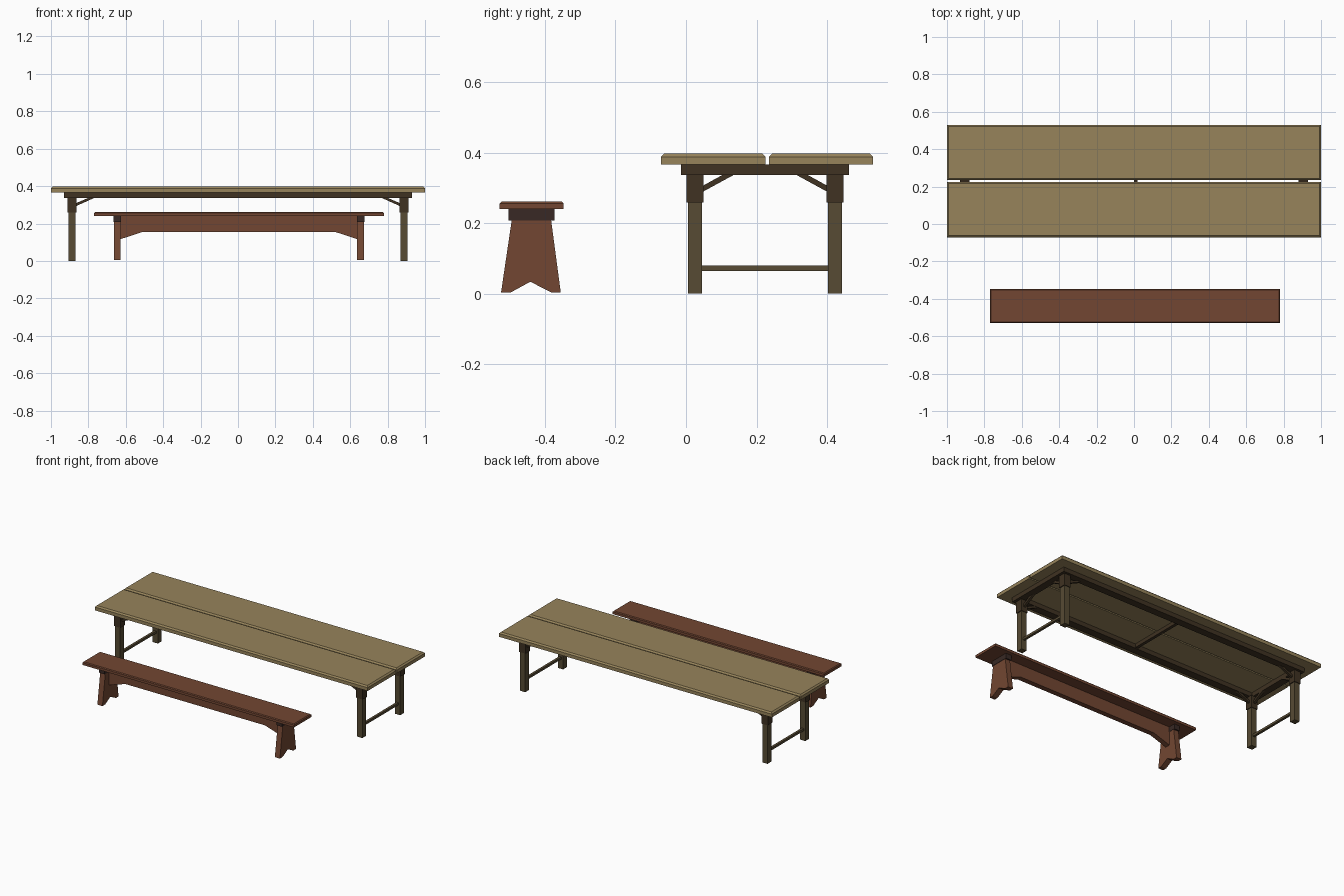
import bpy, bmesh
from mathutils import Vector

if "Cube" in bpy.data.objects:
    bpy.data.objects.remove(bpy.data.objects["Cube"])


def material(name, rgb):
    m = bpy.data.materials.new(name)
    m.diffuse_color = (*rgb, 1)
    m.use_nodes = True
    m.node_tree.nodes["Principled BSDF"].inputs["Base Color"].default_value = m.diffuse_color
    return m


TAN = material("tan_wood", (0.31, 0.23, 0.105))
OLIVE = material("olive_wood", (0.095, 0.07, 0.034))
DARK = material("dark_wood", (0.05, 0.032, 0.016))
RED = material("red_wood", (0.17, 0.062, 0.032))
CLEAT = material("dark_cleat", (0.04, 0.022, 0.018))


def finish(bm, name, mat):
    bmesh.ops.recalc_face_normals(bm, faces=bm.faces)
    me = bpy.data.meshes.new(name)
    bm.to_mesh(me)
    bm.free()
    me.materials.append(mat)
    ob = bpy.data.objects.new(name, me)
    bpy.context.collection.objects.link(ob)
    return ob


def box(name, x, y, z, mat, chamfer=0):
    """Box from (min, max) ranges, optionally with chamfered top edges."""
    bm = bmesh.new()
    bmesh.ops.create_cube(bm, size=1)
    for v in bm.verts:
        v.co = Vector([r[0] if c < 0 else r[1] for c, r in zip(v.co, (x, y, z))])
    if chamfer:
        top = [e for e in bm.edges if all(v.co.z > z[1] - 1e-5 for v in e.verts)]
        bmesh.ops.bevel(bm, geom=top, offset=chamfer, segments=1, affect='EDGES')
    return finish(bm, name, mat)


def prism(name, outline, axis, lo, hi, mat):
    """Extrude a 2D outline along axis 0 (points are y,z) or axis 1 (points are x,z)."""
    bm = bmesh.new()
    place = lambda a, b, d: (d, a, b) if axis == 0 else (a, d, b)
    face = bm.faces.new([bm.verts.new(place(a, b, lo)) for a, b in outline])
    ext = bmesh.ops.extrude_face_region(bm, geom=[face])
    move = Vector((hi - lo, 0, 0) if axis == 0 else (0, hi - lo, 0))
    bmesh.ops.translate(bm, vec=move, verts=[g for g in ext['geom'] if isinstance(g, bmesh.types.BMVert)])
    return finish(bm, name, mat)


# Table top planks
box("front_plank", (-1, 1), (-0.071, 0.225), (0.366, 0.397), TAN, 0.009)
box("back_plank", (-1, 1), (0.235, 0.53), (0.366, 0.397), TAN, 0.009)

# Rail frame under the planks
RZ = (0.337, 0.366)
box("front_rail", (-0.93, 0.93), (-0.014, 0.036), RZ, DARK)
box("back_rail", (-0.93, 0.93), (0.412, 0.462), RZ, DARK)
box("left_end_rail", (-0.93, -0.88), (0.036, 0.412), RZ, DARK)
box("right_end_rail", (0.88, 0.93), (0.036, 0.412), RZ, DARK)
box("middle_crossbar", (0.0, 0.02), (0.036, 0.412), (0.342, 0.366), DARK)

# Legs with collars, diagonal braces and end stretchers
for sx, side in ((-1, "left"), (1, "right")):
    cx = sx * 0.888
    for cy, sy, end in ((0.026, 1, "front"), (0.422, -1, "back")):
        tag = f"{end}_{side}"
        box(tag + "_leg", (cx - 0.019, cx + 0.019), (cy - 0.02, cy + 0.02), (0, 0.26), OLIVE)
        box(tag + "_collar", (cx - 0.024, cx + 0.024), (cy - 0.024, cy + 0.024), (0.258, 0.339), DARK)
        a, b = cx - sx * 0.022, cx - sx * 0.122
        prism(tag + "_long_brace", [(a, 0.293), (b, 0.338), (b + sx * 0.032, 0.338), (a, 0.309)],
              1, cy - 0.008, cy + 0.008, DARK)
        a, b = cy + sy * 0.022, cy + sy * 0.112
        prism(tag + "_end_brace", [(a, 0.289), (b, 0.338), (b - sy * 0.032, 0.338), (a, 0.306)],
              0, cx - 0.008, cx + 0.008, DARK)
    box(side + "_stretcher", (cx - 0.008, cx + 0.008), (0.044, 0.404), (0.065, 0.08), OLIVE)

# Bench seat
BX, BY = 0.005, -0.438
box("bench_seat", (-0.77, 0.78), (-0.528, -0.347), (0.24, 0.261), RED, 0.005)

# Splayed bench legs with notched feet, each under a cleat
leg = [(-0.056, 0.24), (-0.056, 0.207), (-0.086, 0.004), (-0.058, 0.004), (-0.003, 0.034),
       (0.055, 0.004), (0.083, 0.004), (0.056, 0.207), (0.056, 0.24)]
for sx, side in ((-1, "left"), (1, "right")):
    x0, x1 = sorted((BX + sx * 0.632, BX + sx * 0.669))
    prism(side + "_bench_leg", [(BY + a, b) for a, b in leg], 0, x0, x1, RED)
    box(side + "_bench_cleat", (x0 - 0.002, x1 + 0.002), (BY - 0.065, BY + 0.065), (0.207, 0.2405), CLEAT)

# Bench stringer with lowered ends
prism("bench_stringer", [(BX - 0.635, 0.2405), (BX - 0.635, 0.116), (BX - 0.512, 0.156),
                         (BX + 0.512, 0.156), (BX + 0.635, 0.116), (BX + 0.635, 0.2405)],
      1, BY - 0.017, BY + 0.017, RED)
